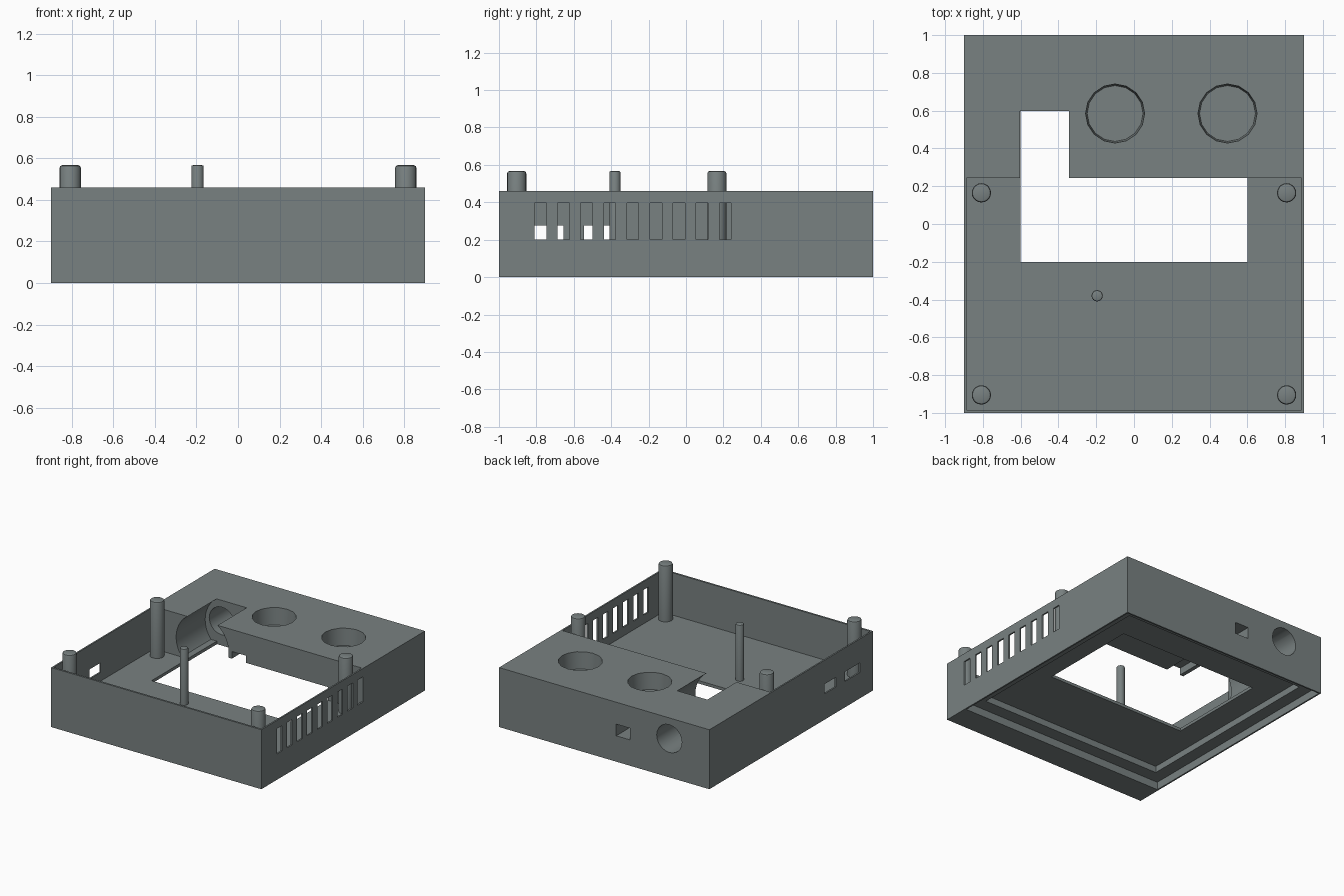
import bpy, bmesh, math
from mathutils import Matrix, Vector

if "Cube" in bpy.data.objects:
    bpy.data.objects.remove(bpy.data.objects["Cube"])

grey = bpy.data.materials.new("slate_grey")
grey.diffuse_color = (0.19, 0.22, 0.22, 1)
grey.use_nodes = True
grey.node_tree.nodes["Principled BSDF"].inputs["Base Color"].default_value = grey.diffuse_color


def finish(name, bm):
    bmesh.ops.recalc_face_normals(bm, faces=bm.faces)
    me = bpy.data.meshes.new(name)
    bm.to_mesh(me)
    bm.free()
    me.materials.append(grey)
    ob = bpy.data.objects.new(name, me)
    bpy.context.collection.objects.link(ob)
    return ob


def box(name, x0, x1, y0, y1, z0, z1):
    bm = bmesh.new()
    size = Matrix.Diagonal((x1 - x0, y1 - y0, z1 - z0, 1))
    mid = Matrix.Translation(((x0 + x1) / 2, (y0 + y1) / 2, (z0 + z1) / 2))
    bmesh.ops.create_cube(bm, size=1, matrix=mid @ size)
    return finish(name, bm)


def rod(name, x, y, z0, z1, r0, r1, sides, bevel=0):
    bm = bmesh.new()
    bmesh.ops.create_cone(bm, cap_ends=True, segments=sides, radius1=r0, radius2=r1,
                          depth=z1 - z0, matrix=Matrix.Translation((x, y, (z0 + z1) / 2)))
    if bevel:
        rim = [e for e in bm.edges if all(v.co.z > z1 - 1e-4 for v in e.verts)]
        bmesh.ops.bevel(bm, geom=rim, offset=bevel, segments=2, profile=0.5, affect='EDGES')
    return finish(name, bm)


def prism_y(name, pts, y0, y1):
    # extrude an x-z outline along y
    bm = bmesh.new()
    f = bm.faces.new([bm.verts.new((x, y0, z)) for x, z in pts])
    ext = bmesh.ops.extrude_face_region(bm, geom=[f])
    for v in ext["geom"]:
        if isinstance(v, bmesh.types.BMVert):
            v.co += Vector((0, y1 - y0, 0))
    return finish(name, bm)


def circle(cx, cz, r, n, floor=-1):
    return [(cx + r * math.cos(2 * math.pi * i / n),
             max(floor, cz + r * math.sin(2 * math.pi * i / n))) for i in range(n)]


def cut(target, cutter):
    mod = target.modifiers.new("cut", 'BOOLEAN')
    mod.operation = 'DIFFERENCE'
    mod.solver = 'EXACT'
    mod.object = cutter
    bpy.context.view_layer.objects.active = target
    bpy.ops.object.modifier_apply(modifier=mod.name)
    bpy.data.objects.remove(cutter, do_unlink=True)


FLOOR = 0.133
case = box("case", -0.9, 0.9, -1, 1, 0, 0.46)

# open front tray, stepped underside, window under the rear deck
cut(case, box("tray_cut", -0.888, 0.888, -0.985, 0.243, FLOOR, 0.6))
cut(case, box("lower_recess", -0.888, 0.888, -0.8, 0.988, -0.1, 0.06))
cut(case, box("upper_recess", -0.79, 0.79, -0.7, 0.89, 0.03, 0.11))
cut(case, box("window_cut", -0.6, 0.6, -0.2, 0.6, 0.05, 0.235))

# round cradle breaking through the deck
ring = [(x, z) for x, z in circle(-0.475, 0.275, 0.225, 40) if z > FLOOR + 0.002]
low = math.sqrt(0.225 ** 2 - (0.275 - FLOOR - 0.001) ** 2)
ring.sort(key=lambda p: math.atan2(p[1] - 0.275, p[0] + 0.475))
# order starts at the lower right, so move the lower-left points to the end
left_low = [p for p in ring if p[0] < -0.475 and p[1] < 0.274]
ring = [p for p in ring if p not in left_low] + left_low
ring = [(-0.475 + low, FLOOR + 0.001)] + ring + [(-0.475 - low, FLOOR + 0.001)]
cut(case, prism_y("cradle_cut", ring, 0.2, 0.598))
cut(case, box("notch_cut", -0.6, -0.345, 0.2, 0.599, 0.2, 0.6))

# rear sockets
cut(case, box("square_socket_cut", -0.223, -0.103, 0.2, 1.1, 0.2, 0.29))
cut(case, prism_y("round_socket_cut", circle(-0.557, 0.3, 0.108, 20), 0.5, 1.1))

# tapered wells in the deck
for x in (-0.1, 0.495):
    cut(case, rod("well_cut", x, 0.585, 0.33, 0.47, 0.148, 0.157, 16))

# vent slots on the right, two ports on the left
for i in range(9):
    y = -0.81 + i * 0.1235
    cut(case, box("slot_cut", 0.85, 0.95, y, y + 0.063, 0.2, 0.395))
for y0, y1 in ((-0.84, -0.655), (-0.545, -0.41)):
    cut(case, box("port_cut", -0.95, -0.85, y0, y1, 0.2, 0.275))

# standing posts
posts = [rod("corner_post", s * 0.808, y, FLOOR - 0.01, 0.567, 0.051, 0.051, 20, 0.012)
         for s in (-1, 1) for y in (-0.905, 0.165)]
posts.append(rod("thin_post", -0.195, -0.38, FLOOR - 0.01, 0.567, 0.03, 0.03, 16, 0.008))

for ob in [case] + posts:
    bpy.ops.object.select_all(action='DESELECT')
    ob.select_set(True)
    bpy.context.view_layer.objects.active = ob
    bpy.ops.object.shade_smooth_by_angle(angle=math.radians(30))
